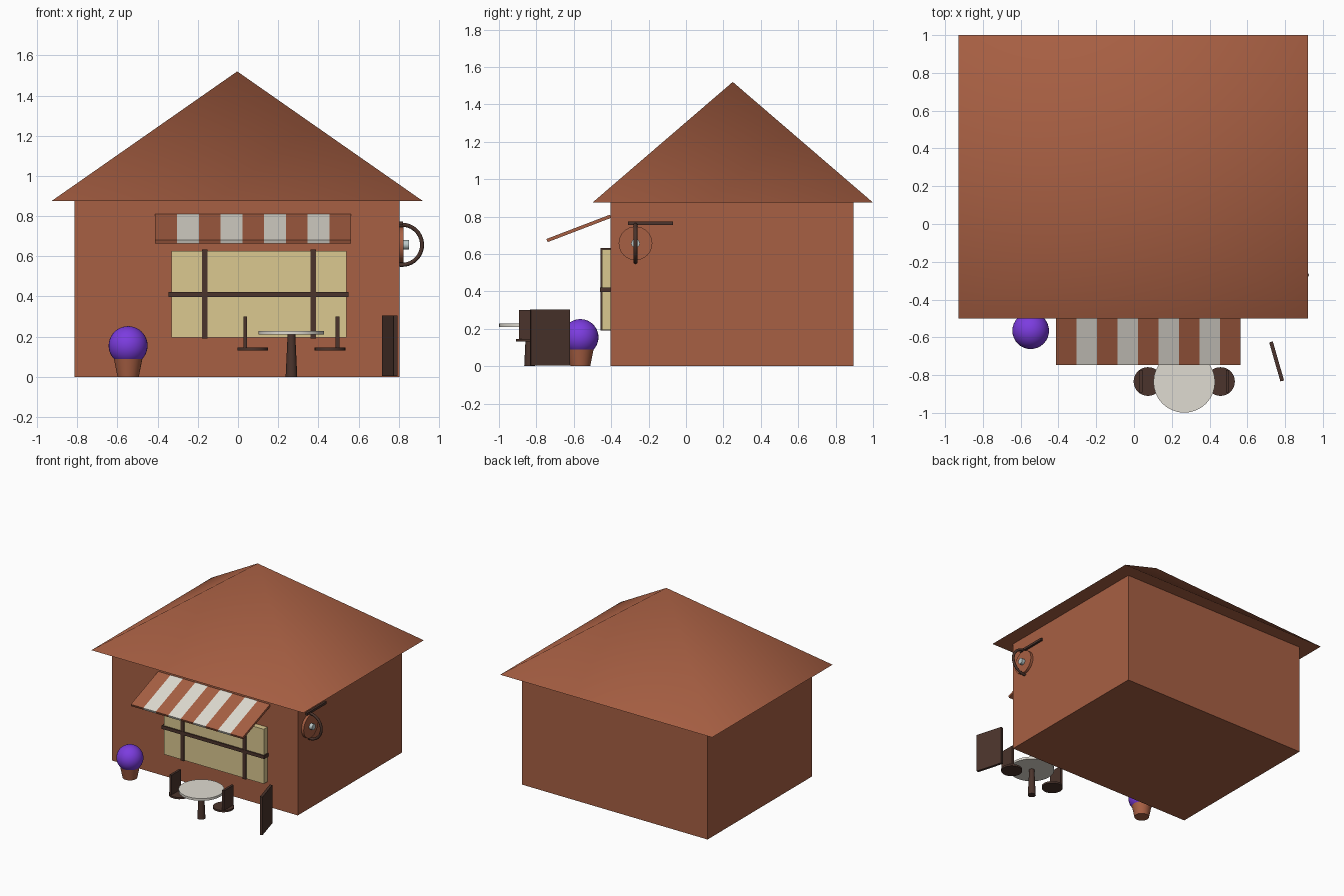
import bpy
import bmesh
from math import radians, atan2, hypot, pi
from mathutils import Matrix

if "Cube" in bpy.data.objects:
    bpy.data.objects.remove(bpy.data.objects["Cube"], do_unlink=True)


def material(name, r, g, b):
    m = bpy.data.materials.new(name)
    m.use_nodes = True
    m.diffuse_color = (r, g, b, 1)
    m.node_tree.nodes["Principled BSDF"].inputs["Base Color"].default_value = (r, g, b, 1)
    return m


terracotta = material("terracotta", 0.39, 0.115, 0.056)
cream = material("off_white", 0.74, 0.71, 0.64)
glass = material("warm_glass", 0.71, 0.58, 0.28)
wood = material("dark_wood", 0.07, 0.034, 0.025)
purple = material("purple_blossom", 0.2, 0.045, 0.74)
bulb_grey = material("pale_grey", 0.5, 0.58, 0.58)


def finish(name, mat, smooth=False):
    ob = bpy.context.object
    ob.name = name
    ob.data.name = name
    ob.data.materials.append(mat)
    if smooth:
        bpy.ops.object.shade_smooth_by_angle(angle=radians(40))
    return ob


def box(name, mat, x, y, z, rot=(0, 0, 0)):
    """Box from (min, max) pairs, turned about its own centre."""
    spans = (x, y, z)
    bpy.ops.mesh.primitive_cube_add(size=1, location=[(a + b) / 2 for a, b in spans])
    ob = bpy.context.object
    ob.data.transform(Matrix.Diagonal([b - a for a, b in spans] + [1]))
    ob.rotation_euler = rot
    return finish(name, mat)


def taper(name, mat, x, y, z0, z1, r0, r1):
    """Upright round part with a bottom and a top radius."""
    bpy.ops.mesh.primitive_cone_add(vertices=32, radius1=r0, radius2=r1, depth=z1 - z0,
                                    location=(x, y, (z0 + z1) / 2))
    return finish(name, mat, True)


def wall_disc(name, mat, y, z, x0, x1, r):
    """Round part standing out from the side wall."""
    bpy.ops.mesh.primitive_cylinder_add(vertices=32, radius=r, depth=x1 - x0,
                                        location=((x0 + x1) / 2, y, z), rotation=(0, pi / 2, 0))
    return finish(name, mat, True)


# House body
box("walls", terracotta, (-0.815, 0.805), (-0.405, 0.895), (0, 0.88))

# Hipped roof with softly shaded slopes and a flat underside
bm = bmesh.new()
corners = [bm.verts.new((x, y, 0.875))
           for x, y in ((-0.928, -0.5), (0.92, -0.5), (0.92, 1), (-0.928, 1))]
apex = bm.verts.new((-0.004, 0.25, 1.52))
base = bm.faces.new(corners[::-1])
for i in range(4):
    bm.faces.new((corners[i], corners[(i + 1) % 4], apex)).smooth = True
for edge in base.edges:
    edge.smooth = False
mesh = bpy.data.meshes.new("roof")
bm.to_mesh(mesh)
bm.free()
mesh.materials.append(terracotta)
bpy.context.collection.objects.link(bpy.data.objects.new("roof", mesh))

# Shop window and its bars
box("window_pane", glass, (-0.33, 0.54), (-0.45, -0.4), (0.195, 0.625))
for side, x in (("right", -0.166), ("left", 0.375)):
    box(f"window_post_{side}", wood, (x - 0.014, x + 0.014), (-0.457, -0.4), (0.19, 0.633))
box("window_rail", wood, (-0.345, 0.55), (-0.459, -0.4), (0.396, 0.422))

# Striped awning sloping down from the wall
drop, reach = 0.13, 0.34
length = hypot(drop, reach)
stripes, left_end, right_end = 9, -0.412, 0.563
width = (right_end - left_end) / stripes
for i in range(stripes):
    x = left_end + i * width
    box(f"awning_stripe_{i + 1}", cream if i % 2 else terracotta, (x, x + width),
        (-0.573 - length / 2, -0.573 + length / 2), (0.728, 0.746), (atan2(drop, reach), 0, 0))

# Round table
tx, ty = 0.266, -0.836
taper("table_top", cream, tx, ty, 0.211, 0.229, 0.163, 0.163)
taper("table_stem", wood, tx, ty, 0, 0.211, 0.029, 0.019)

# Pair of chairs facing the table
for side, s in (("right", -1), ("left", 1)):
    cx, bx = tx + s * 0.192, tx + s * 0.229
    taper(f"chair_seat_{side}", wood, cx, -0.834, 0.131, 0.145, 0.076, 0.076)
    box(f"chair_back_{side}", wood, (bx - 0.009, bx + 0.009), (-0.893, -0.773), (0.14, 0.3))

# Menu board, turned slightly to the street
box("menu_board", wood, (0.745, 0.765), (-0.835, -0.62), (0.003, 0.304), (0, 0, radians(16)))

# Potted shrub
taper("plant_pot", terracotta, -0.547, -0.565, 0, 0.1, 0.053, 0.073)
bpy.ops.mesh.primitive_uv_sphere_add(segments=32, ring_count=20, radius=0.097,
                                     location=(-0.547, -0.565, 0.155))
finish("flower_ball", purple, True)

# Side wall lamp: backing disc, hoop, bulb and bar
ly, lz = -0.27, 0.657
wall_disc("lamp_disc", terracotta, ly, lz, 0.8, 0.825, 0.09)
wall_disc("lamp_bulb", bulb_grey, ly, lz, 0.82, 0.85, 0.023)
bpy.ops.mesh.primitive_torus_add(major_radius=0.1, minor_radius=0.01, major_segments=40,
                                 minor_segments=10, location=(0.816, ly, lz),
                                 rotation=(pi / 2, 0, 0))
finish("lamp_hoop", wood, True)
box("lamp_bar", wood, (0.8, 0.822), (-0.31, -0.07), (0.756, 0.774))
